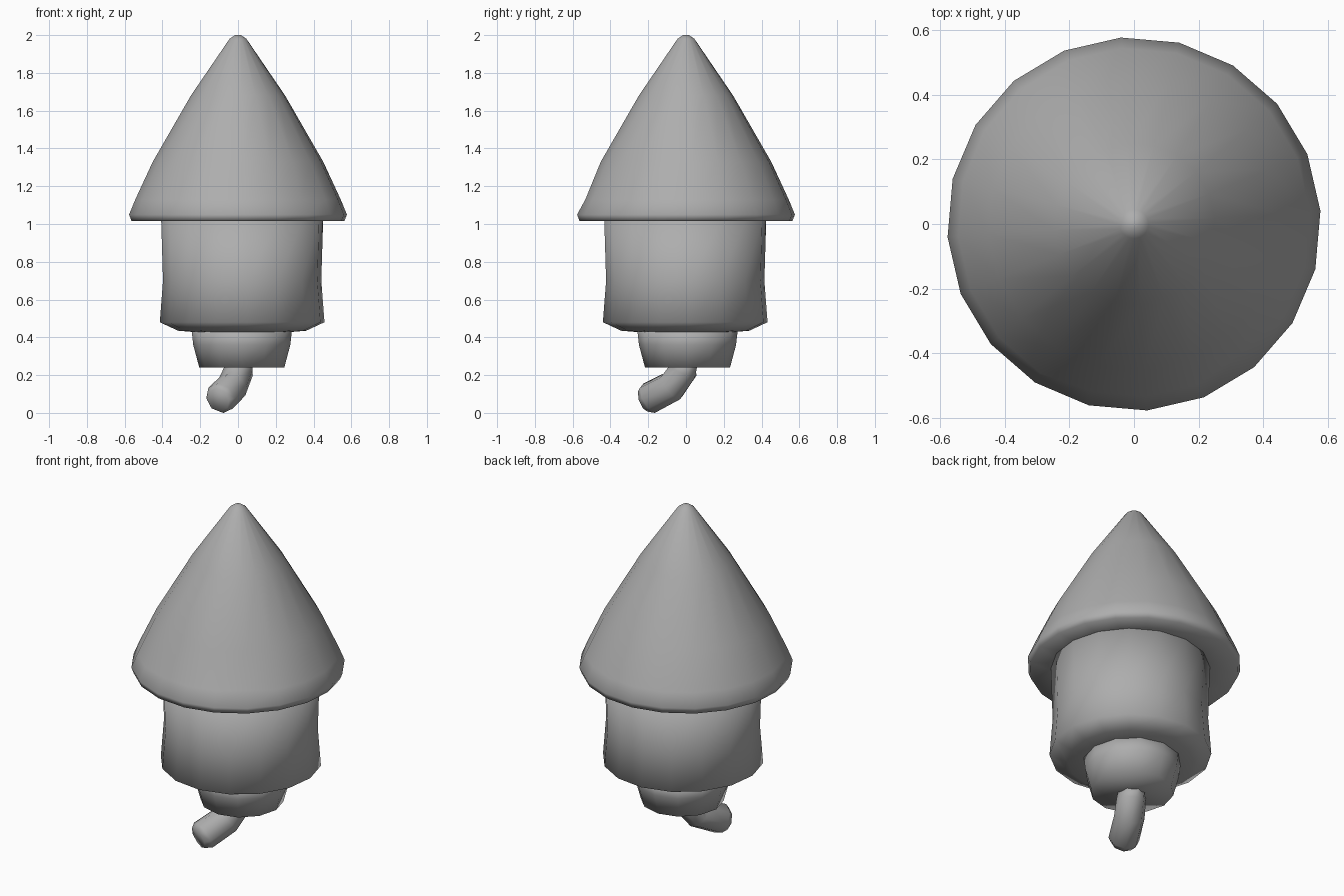
import bpy, bmesh, math
from mathutils import Vector

if "Cube" in bpy.data.objects:
    bpy.data.objects.remove(bpy.data.objects["Cube"])

# Dark grey shared by all parts
grey = bpy.data.materials.new("dark_grey")
grey.diffuse_color = (0.42, 0.42, 0.42, 1)
grey.use_nodes = True
grey.node_tree.nodes["Principled BSDF"].inputs["Base Color"].default_value = grey.diffuse_color


def finish(name, bm):
    bmesh.ops.recalc_face_normals(bm, faces=bm.faces)
    for f in bm.faces:
        f.smooth = True
    me = bpy.data.meshes.new(name)
    bm.to_mesh(me)
    bm.free()
    me.materials.append(grey)
    ob = bpy.data.objects.new(name, me)
    bpy.context.collection.objects.link(ob)
    return ob


def skin(rings):
    # join rings of points into a closed, capped solid
    bm = bmesh.new()
    loops = [[bm.verts.new(p) for p in ring] for ring in rings]
    n = len(loops[0])
    for a, b in zip(loops, loops[1:]):
        for i in range(n):
            j = (i + 1) % n
            bm.faces.new((a[i], a[j], b[j], b[i]))
    bm.faces.new(loops[0])
    bm.faces.new(loops[-1])
    return bm


def lathe(name, profile, sides, centre=(0, 0), turn=0, shape=None):
    # profile entries are (radius, height); shape can locally alter the radius
    rings = []
    for r, z in profile:
        ring = []
        for i in range(sides):
            a = turn + math.tau * i / sides
            rr = r * (shape(a, z) if shape else 1)
            ring.append((centre[0] + rr * math.cos(a), centre[1] + rr * math.sin(a), z))
        rings.append(ring)
    return finish(name, skin(rings))


# Nose cone, with a shallow dent above the rim at the front right
def dent(a, z):
    d = math.degrees(a)
    if 1.05 < z < 1.2:
        if 300 < d < 325:
            return 0.95
        if 240 < d < 300:
            return 0.98
    return 1


lathe("nose_cone", [(0.40, 1.02), (0.565, 1.015), (0.578, 1.05), (0.545, 1.13),
                    (0.452, 1.33), (0.25, 1.68), (0.045, 1.98), (0.015, 2.0)],
      20, turn=math.radians(4), shape=dent)

# Slightly waisted body with a bevelled lower edge
lathe("body", [(0.22, 0.425), (0.34, 0.435), (0.437, 0.48), (0.42, 0.70), (0.43, 1.03)],
      16, centre=(0.022, -0.004), turn=math.radians(4))

# Nozzle neck
lathe("neck", [(0.225, 0.24), (0.257, 0.36), (0.266, 0.44)],
      12, centre=(0.02, 0.008))

# Bent fuse swept along a short path
path = [Vector(p) for p in [(0.005, -0.01, 0.28), (0.005, -0.015, 0.225),
                            (-0.03, -0.075, 0.14), (-0.092, -0.195, 0.078),
                            (-0.105, -0.222, 0.068)]]
radii = [0.075, 0.08, 0.084, 0.085, 0.065]
rings = []
for k, p in enumerate(path):
    t = path[min(k + 1, 4)] - path[max(k - 1, 0)]
    q = t.to_track_quat('Z', 'Y')
    rings.append([p + q @ Vector((radii[k] * math.cos(math.tau * i / 8),
                                  radii[k] * math.sin(math.tau * i / 8), 0))
                  for i in range(8)])
finish("fuse", skin(rings))
